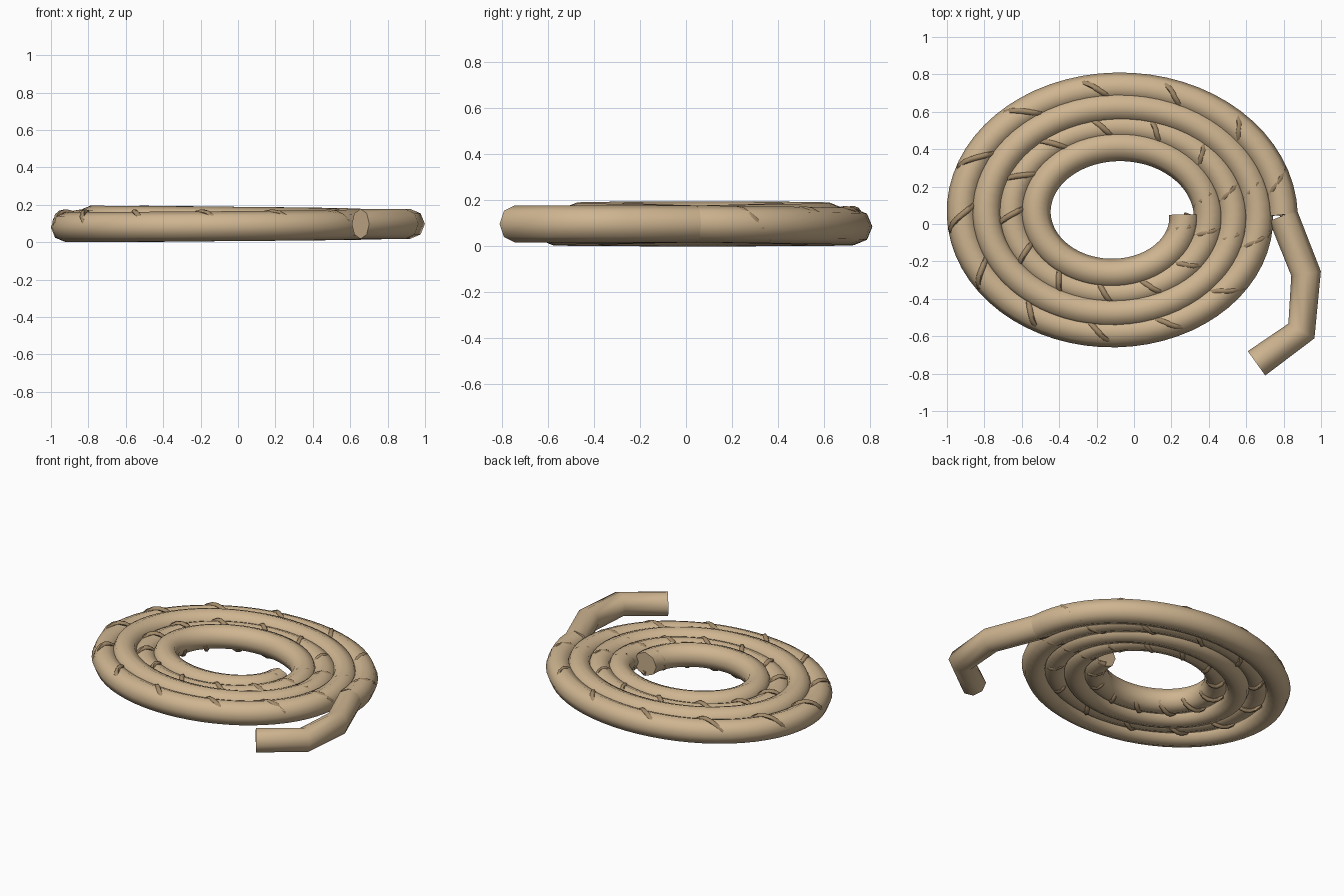
import bpy
from math import sin, cos, pi, radians

if "Cube" in bpy.data.objects:
    bpy.data.objects.remove(bpy.data.objects["Cube"])

TURNS = 4
R0, PITCH = 0.3635, 0.132      # first radius and growth per turn
CX, CY, CZ = -0.0955, 0.049, 0.0975
SQUASH = 0.793                 # coil is oval
ROPE_R = 0.08


def material(name, color):
    m = bpy.data.materials.new(name)
    m.diffuse_color = (*color, 1)
    m.use_nodes = True
    m.node_tree.nodes["Principled BSDF"].inputs["Base Color"].default_value = m.diffuse_color
    return m


def tube(name, points, radius, mat, res=2):
    """Sweep a round profile along a polyline and turn it into a mesh."""
    cu = bpy.data.curves.new(name, 'CURVE')
    cu.dimensions = '3D'
    cu.twist_mode = 'Z_UP'
    cu.bevel_depth = radius
    cu.bevel_resolution = res
    cu.use_fill_caps = True
    sp = cu.splines.new('POLY')
    sp.points.add(len(points) - 1)
    for p, co in zip(sp.points, points):
        p.co = (*co, 1)
    ob = bpy.data.objects.new(name, cu)
    bpy.context.collection.objects.link(ob)
    bpy.ops.object.select_all(action='DESELECT')
    ob.select_set(True)
    bpy.context.view_layer.objects.active = ob
    bpy.ops.object.convert(target='MESH')
    ob = bpy.context.object
    ob.data.materials.clear()
    ob.data.materials.append(mat)
    bpy.ops.object.shade_smooth_by_angle(angle=radians(60))
    return ob


def coil(t, offset=0.0, z=0.0):
    """Point on the clockwise oval spiral, t in radians."""
    r = R0 + PITCH * t / (2 * pi) + offset
    return (CX + r * cos(t), CY - r * SQUASH * sin(t), CZ + z)


rope = material("rope", (0.62, 0.46, 0.28))
dark = material("dark_strand", (0.36, 0.25, 0.14))

# Main coil, neighbouring turns riding alternately high and low
n = TURNS * 64
steps = [TURNS * 2 * pi * i / n for i in range(n + 1)]
tube("rope_coil", [coil(t, 0, 0.0175 * sin(t / 2)) for t in steps], ROPE_R, rope)

# Loose end leaving the outer turn
tube("rope_tail", [(0.797, 0.045, CZ), (0.92, -0.265, CZ),
                   (0.895, -0.572, CZ), (0.655, -0.745, CZ)], ROPE_R, rope)

# Twisted strand winding around the coil, just breaking the surface
TWISTS = 13
m = TURNS * TWISTS * 14
steps = [TURNS * 2 * pi * i / m for i in range(m + 1)]
tube("twist_strand",
     [coil(t, 0.065 * sin(TWISTS * t), -0.065 * cos(TWISTS * t)) for t in steps],
     0.015, dark, 1)
